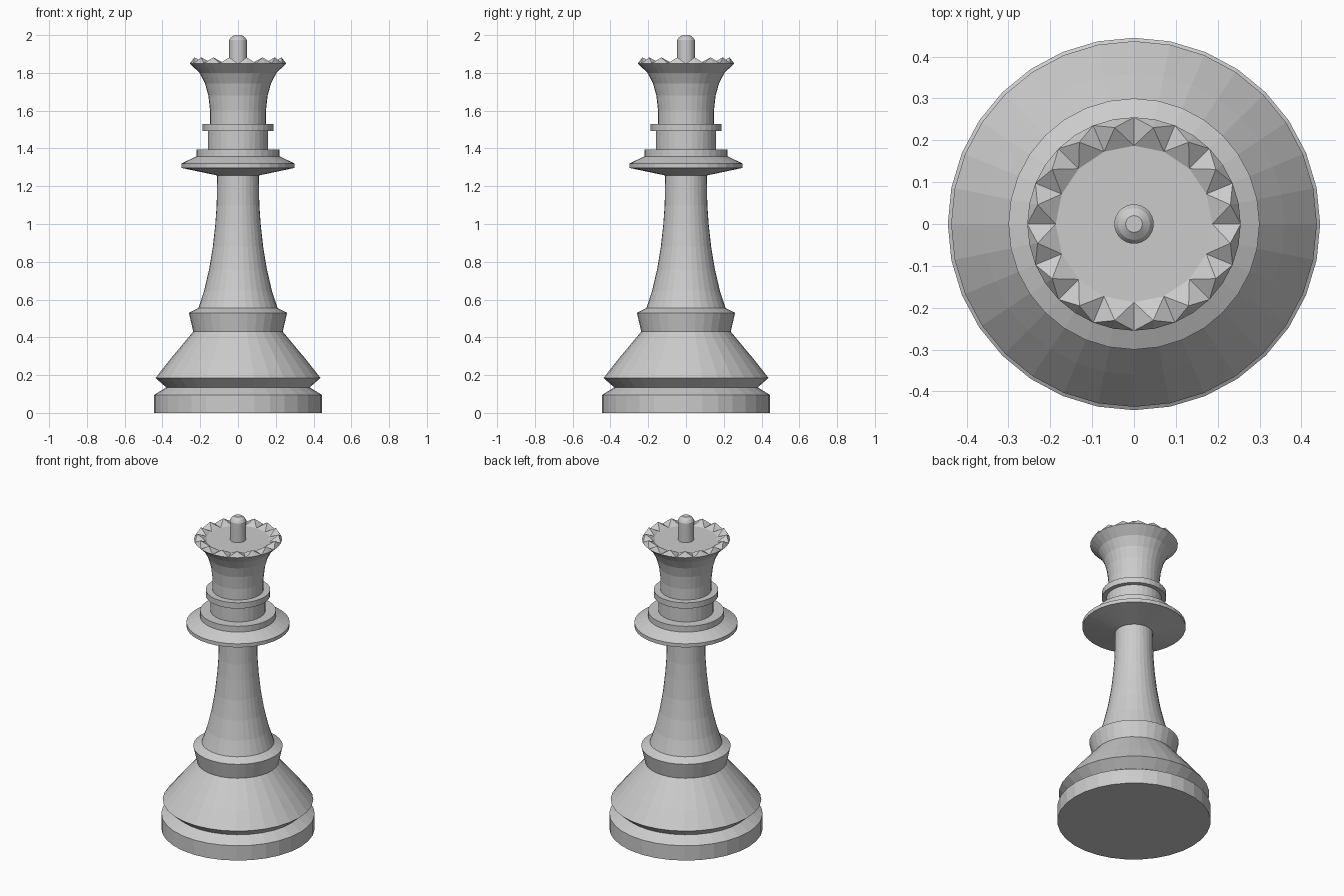
import bpy, bmesh
from math import cos, sin, tau

if "Cube" in bpy.data.objects:
    bpy.data.objects.remove(bpy.data.objects["Cube"])

SIDES = 32


def finish(name, bm):
    bmesh.ops.recalc_face_normals(bm, faces=bm.faces)
    mesh = bpy.data.meshes.new(name)
    bm.to_mesh(mesh)
    bm.free()
    obj = bpy.data.objects.new(name, mesh)
    bpy.context.collection.objects.link(obj)
    return obj


def point(bm, r, z, step):
    a = tau * step / SIDES
    return bm.verts.new((r * cos(a), r * sin(a), z))


def bridge(bm, lower, upper):
    for i in range(SIDES):
        j = (i + 1) % SIDES
        bm.faces.new((lower[i], lower[j], upper[j], upper[i]))


def lathe(name, profile, cap_bottom=False, cap_top=False):
    """Turn an (r, z) profile listed from bottom to top."""
    bm = bmesh.new()
    rings = [[point(bm, r, z, i) for i in range(SIDES)] for r, z in profile]
    for lower, upper in zip(rings, rings[1:]):
        bridge(bm, lower, upper)
    if cap_bottom:
        bm.faces.new(rings[0][::-1])
    if cap_top:
        bm.faces.new(rings[-1])
    obj = finish(name, bm)
    # bmesh cannot tell inside from outside on open tubes: face outward
    for p in obj.data.polygons:
        if abs(p.normal.z) < 0.5:
            if p.normal.x * p.center.x + p.normal.y * p.center.y < 0:
                obj.data.flip_normals()
            break
    return obj


# Foot, flared base and collar
lathe("foot", [(0.445, 0), (0.445, 0.095), (0.38, 0.135)], cap_bottom=True)
lathe("base_flare", [(0.38, 0.135), (0.437, 0.185), (0.36, 0.283), (0.237, 0.43)])
lathe("base_collar", [(0.237, 0.43), (0.26, 0.53), (0.21, 0.555)])

# Tapered stem
lathe("stem", [(0.21, 0.555), (0.18, 0.645), (0.153, 0.76), (0.133, 0.88),
               (0.12, 1.0), (0.113, 1.1), (0.11, 1.257)])

# Neck disc and rings
lathe("neck_disc", [(0.11, 1.257), (0.30, 1.297), (0.30, 1.32),
                    (0.22, 1.358), (0.22, 1.395), (0.16, 1.395)])
lathe("neck_ring", [(0.16, 1.395), (0.16, 1.493), (0.187, 1.493),
                    (0.187, 1.53), (0.148, 1.53)])

# Flared head
lathe("head", [(0.148, 1.53), (0.148, 1.6), (0.157, 1.68), (0.175, 1.745),
               (0.204, 1.80), (0.255, 1.85)])

# Toothed crown rim: peaks on odd steps, valleys on even steps
bm = bmesh.new()
rim = [point(bm, 0.255, 1.85, i) for i in range(SIDES)]
inner = {i: point(bm, 0.187, 1.85, i) for i in range(0, SIDES, 2)}
for i in range(1, SIDES, 2):
    peak = point(bm, 0.235, 1.882, i)
    a, b = i - 1, (i + 1) % SIDES
    bm.faces.new((inner[a], peak, inner[b]))
    bm.faces.new((inner[a], rim[a], peak))
    bm.faces.new((inner[b], peak, rim[b]))
    bm.faces.new((rim[a], rim[i], peak))
    bm.faces.new((rim[i], rim[b], peak))
bm.faces.new([inner[i] for i in sorted(inner)])
crown = finish("crown_rim", bm)
if crown.data.polygons[-1].normal.z < 0:
    crown.data.flip_normals()

# Finial pin
lathe("finial", [(0.047, 1.85), (0.047, 1.973), (0.038, 1.987), (0.02, 2.0)], cap_top=True)
